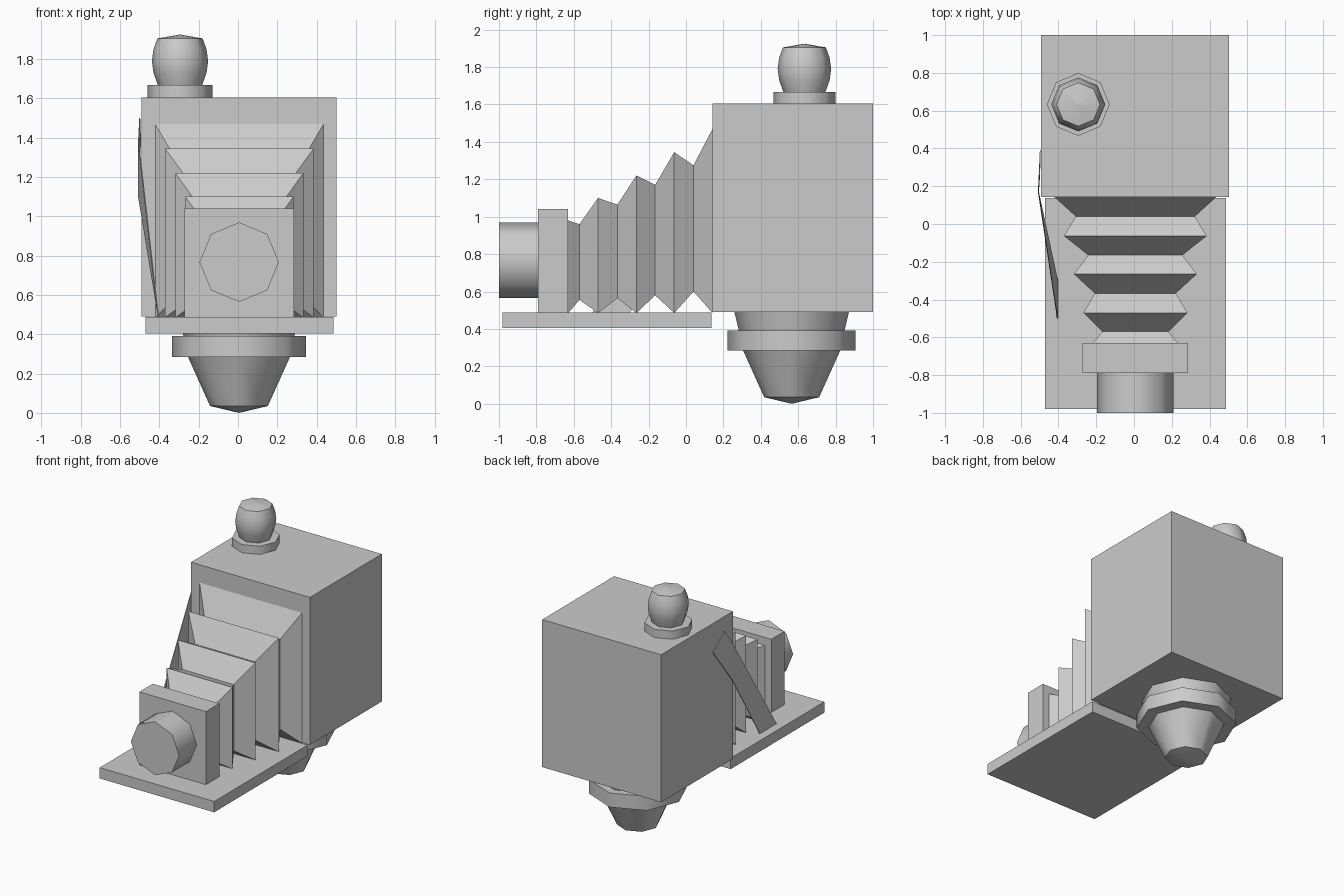
import bpy, bmesh, math
from mathutils import Matrix, Vector

if "Cube" in bpy.data.objects:
    bpy.data.objects.remove(bpy.data.objects["Cube"])


def finish(name, bm, smooth=None):
    bmesh.ops.recalc_face_normals(bm, faces=bm.faces[:])
    me = bpy.data.meshes.new(name)
    bm.to_mesh(me)
    bm.free()
    ob = bpy.data.objects.new(name, me)
    bpy.context.collection.objects.link(ob)
    if smooth:
        bpy.ops.object.select_all(action='DESELECT')
        ob.select_set(True)
        bpy.context.view_layer.objects.active = ob
        bpy.ops.object.shade_smooth_by_angle(angle=math.radians(smooth))
    return ob


def box(name, lo, hi):
    lo, hi = Vector(lo), Vector(hi)
    bm = bmesh.new()
    bmesh.ops.create_cube(bm, size=1, matrix=Matrix.Translation((lo + hi) / 2)
                          @ Matrix.Diagonal((*(hi - lo), 1)))
    return finish(name, bm)


def loft(bm, rings):
    """Skin closed loops of equal length and cap both ends."""
    loops = [[bm.verts.new(p) for p in ring] for ring in rings]
    n = len(loops[0])
    for a, b in zip(loops, loops[1:]):
        for i in range(n):
            j = (i + 1) % n
            bm.faces.new((a[i], a[j], b[j], b[i]))
    bm.faces.new(loops[0])
    bm.faces.new(loops[-1])


def lathe(name, profile, matrix, sides=8):
    bm = bmesh.new()
    loft(bm, [[matrix @ Vector((r * math.cos(k * math.tau / sides),
                                r * math.sin(k * math.tau / sides), z))
               for k in range(sides)] for r, z in profile])
    bmesh.ops.remove_doubles(bm, verts=bm.verts[:], dist=1e-4)
    bmesh.ops.dissolve_degenerate(bm, edges=bm.edges[:], dist=1e-5)
    return finish(name, bm, 50)


# Rear housing, folding bed and front standard
box("camera_body", (-0.492, 0.142, 0.49), (0.502, 1.0, 1.605))
box("folding_bed", (-0.47, -0.98, 0.405), (0.487, 0.137, 0.487))
box("front_standard", (-0.272, -0.79, 0.485), (0.285, -0.63, 1.04))

# Pleated bellows: y, half width, bottom, top
pleats = [(-0.63, 0.225, 0.485, 0.98), (-0.57, 0.175, 0.555, 0.96),
          (-0.47, 0.275, 0.485, 1.10), (-0.367, 0.215, 0.565, 1.065),
          (-0.265, 0.325, 0.485, 1.22), (-0.165, 0.25, 0.58, 1.17),
          (-0.063, 0.378, 0.485, 1.345), (0.04, 0.315, 0.60, 1.275),
          (0.142, 0.428, 0.485, 1.47)]
bm = bmesh.new()
cx = 0.007
loft(bm, [[(cx - w, y, b), (cx + w, y, b), (cx + w, y, t), (cx - w, y, t)]
          for y, w, b, t in pleats])
finish("bellows", bm)

# Lens barrel pointing forward
lathe("lens_barrel", [(0.202, 0), (0.202, 0.21)],
      Matrix.Translation((0.006, -0.79, 0.767)) @ Matrix.Rotation(math.pi / 2, 4, 'X'))

# Shutter knob on top
top = Matrix.Translation((-0.295, 0.633, 0))
lathe("knob_collar", [(0.166, 1.6), (0.166, 1.667)], top)
lathe("top_knob", [(0.11, 1.66), (0.135, 1.73), (0.143, 1.79), (0.135, 1.85),
                   (0.115, 1.905), (0.0001, 1.925)], top)

# Tripod socket underneath
under = Matrix.Translation((0.005, 0.565, 0))
lathe("mount_neck", [(0.307, 0.495), (0.28, 0.38)], under)
lathe("mount_collar", [(0.342, 0.392), (0.342, 0.285)], under)
lathe("mount_cone", [(0.262, 0.29), (0.147, 0.035), (0.0001, 0.0)], under)

# Thin bent side brace from the bed to the housing
bm = bmesh.new()
upper = [(-0.405, -0.5, 0.489), (-0.506, 0.17, 1.38), (-0.5, 0.255, 1.5)]
lower = [(-0.405, -0.3, 0.489), (-0.506, 0.17, 1.10), (-0.496, 0.39, 1.39)]
u = [bm.verts.new(p) for p in upper]
l = [bm.verts.new(p) for p in lower]
for i in range(2):
    bm.faces.new((u[i], u[i + 1], l[i + 1], l[i]))
brace = finish("side_brace", bm)
mod = brace.modifiers.new("thickness", 'SOLIDIFY')
mod.thickness = 0.005
mod.offset = 0
